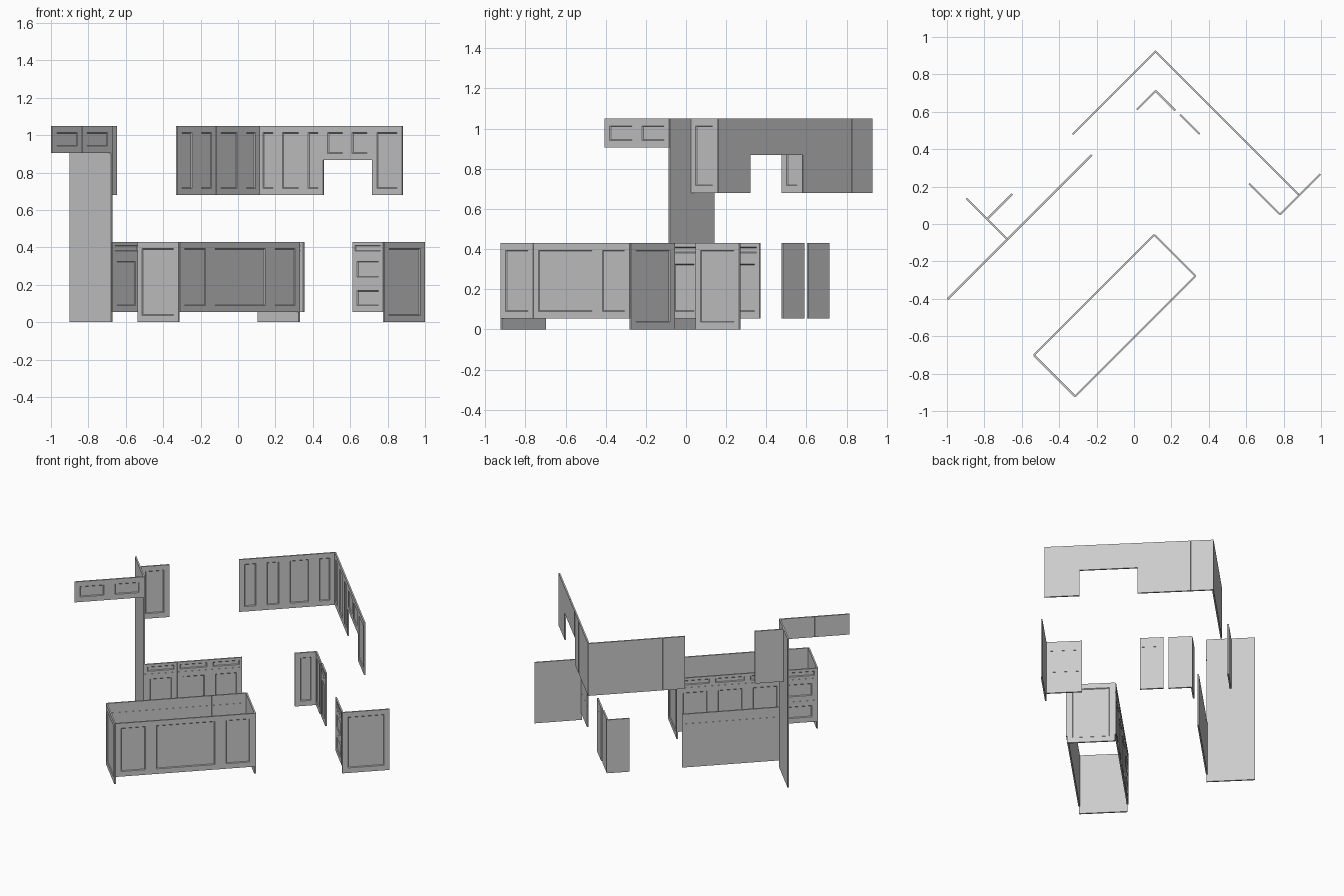
import bpy, bmesh
from mathutils import Vector

if "Cube" in bpy.data.objects:
    bpy.data.objects.remove(bpy.data.objects["Cube"])

T = 0.010           # slab thickness
LOW, MID, TOP = 0.053, 0.361, 0.43       # base cabinet heights
UP0, UP1 = 0.68, 1.05                    # wall cabinet heights


def slab(name, p0, p1, z0, z1, framed=True):
    """Upright slab from p0 to p1 (left to right seen from its front), with a recessed panel."""
    a, b = Vector((*p0, 0)), Vector((*p1, 0))
    w, h = (b - a).length, z1 - z0
    along = (b - a).normalized()
    out = Vector((along.y, -along.x, 0))
    bm = bmesh.new()

    def ring(inset, depth):
        pts = [(inset, inset), (w - inset, inset), (w - inset, h - inset), (inset, h - inset)]
        return [bm.verts.new(a + along * s + out * depth + Vector((0, 0, z0 + z))) for s, z in pts]

    rings = [ring(0.0004, -T / 2), ring(0.0004, T / 2)]
    if framed:
        m = min(0.036, h * 0.28)
        rings += [ring(m, T / 2), ring(m + 0.004, T / 2 - 0.005)]
    for r, q in zip(rings, rings[1:]):
        for i in range(4):
            j = (i + 1) % 4
            bm.faces.new((r[i], r[j], q[j], q[i]))
    bm.faces.new(rings[0][::-1])
    bm.faces.new(rings[-1])
    bmesh.ops.recalc_face_normals(bm, faces=bm.faces)
    me = bpy.data.meshes.new(name)
    bm.to_mesh(me)
    bm.free()
    ob = bpy.data.objects.new(name, me)
    bpy.context.collection.objects.link(ob)


def run(name, xs, y0, slope, heights, framed=True):
    """Row of fronts on a 45 degree line; each column has its own list of z cuts."""
    def pt(x):
        return (x, y0 + slope * (x - xs[0]))
    for i, zs in enumerate(heights):
        for k in range(len(zs) - 1):
            slab(f"{name}_{i + 1}_{k + 1}", pt(xs[i]), pt(xs[i + 1]), zs[k], zs[k + 1], framed)


door, wall = [LOW, TOP], [UP0, UP1]
drawer_door = [LOW, MID, TOP]
drawers = [LOW, 0.205, MID, TOP]
short = [0.867, UP1]
panel = [0, TOP]

# Wall cabinets, two legs meeting in the corner
run("wall_door_left", [-0.328, -0.225, -0.12, 0.017, 0.115], 0.479, 1, [wall] * 4)
run("wall_door_right", [0.1115, 0.215, 0.353, 0.457, 0.588, 0.72, 0.880], 0.9255, -1,
    [wall, wall, wall, short, short, wall])

# Base cabinets under the wall cabinets
run("corner_door_left", [0.015, 0.115], 0.612, 1, [door])
run("corner_door_right", [0.115, 0.220], 0.712, -1, [door])
run("base_front", [0.246, 0.352], 0.586, -1, [drawer_door])
run("drawer_stack", [0.615, 0.779], 0.217, -1, [drawers])
run("base_end_panel", [0.779, 0.997], 0.050, 1, [panel])

# Left wall: over-fridge doors, tall side panel, base run and wall door
run("high_door", [-0.997, -0.836, -0.675], -0.402, 1, [[0.905, UP1]] * 2)
run("tall_side_panel", [-0.897, -0.675], 0.138, -1, [[0, UP1]], framed=False)
run("left_base_front", [-0.675, -0.525, -0.375, -0.226], -0.080, 1, [drawer_door] * 3)
run("left_wall_door", [-0.785, -0.650], 0.026, 1, [wall])

# Island: front doors, working side and end panels
run("island_front", [-0.315, -0.151, 0.168, 0.328], -0.921, 1, [door] * 3)
run("island_back", [0.108, -0.053, -0.214, -0.375, -0.535], -0.058, 1,
    [drawer_door] * 3 + [drawers])
run("island_left_end", [-0.535, -0.315], -0.701, -1, [panel])
run("island_right_end", [0.328, 0.108], -0.278, -1, [panel])
